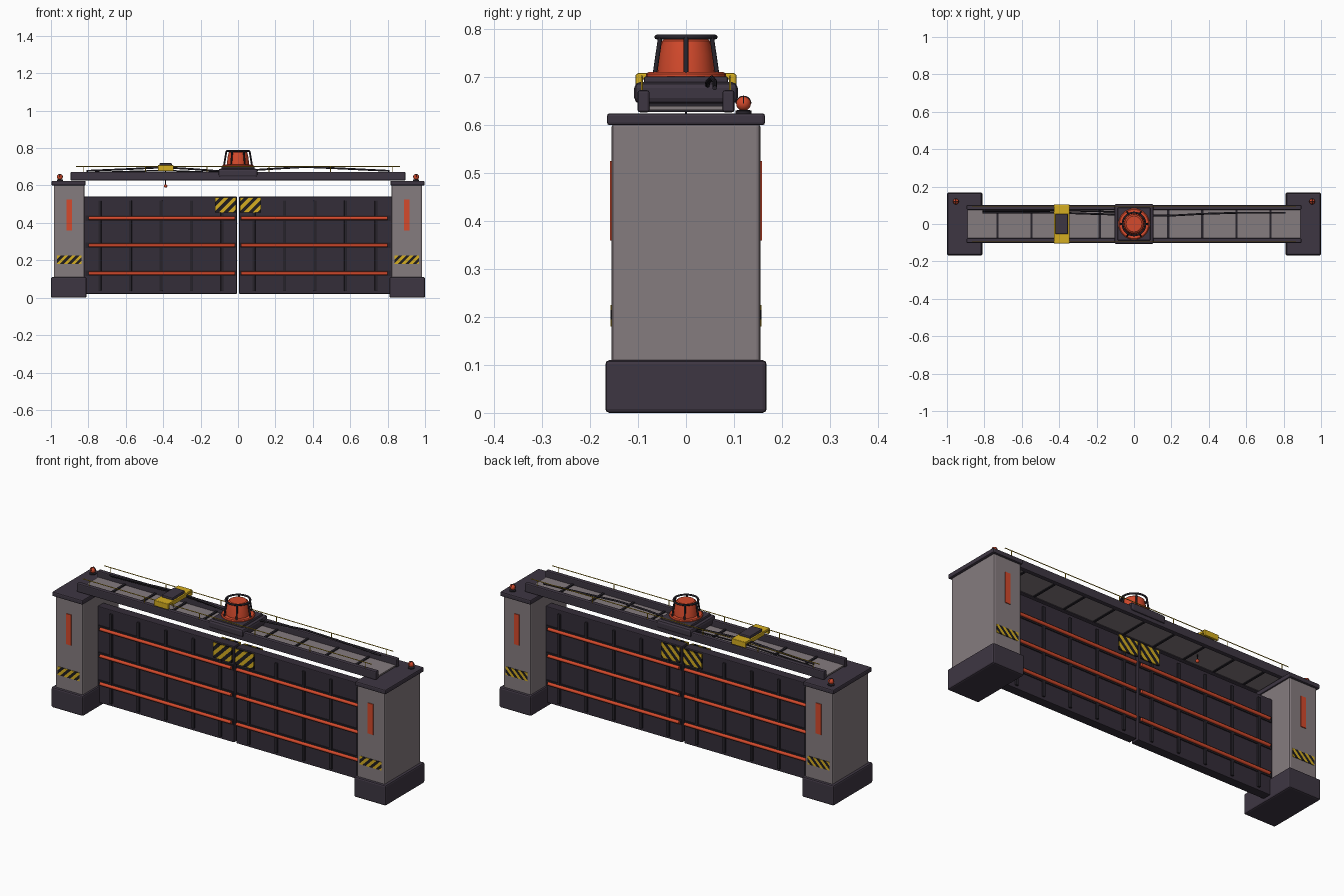
import bpy, bmesh, math
from mathutils import Vector

if "Cube" in bpy.data.objects:
    bpy.data.objects.remove(bpy.data.objects["Cube"])


def material(name, r, g, b):
    m = bpy.data.materials.new(name)
    m.diffuse_color = (r, g, b, 1)
    m.use_nodes = True
    m.node_tree.nodes["Principled BSDF"].inputs["Base Color"].default_value = m.diffuse_color
    return m


DARK = material("dark plum steel", 0.048, 0.037, 0.055)
DOOR = material("door steel", 0.034, 0.026, 0.040)
RIB = material("rib charcoal", 0.020, 0.017, 0.024)
GREY = material("warm grey concrete", 0.235, 0.200, 0.212)
ORANGE = material("signal orange", 0.66, 0.068, 0.025)
YELLOW = material("safety yellow", 0.66, 0.42, 0.015)
BLACK = material("stripe black", 0.013, 0.012, 0.014)


def finish(bm, name, mats, bevel=0.0, smooth=False):
    me = bpy.data.meshes.new(name)
    bmesh.ops.recalc_face_normals(bm, faces=bm.faces)
    bm.to_mesh(me)
    bm.free()
    ob = bpy.data.objects.new(name, me)
    bpy.context.collection.objects.link(ob)
    for m in mats:
        me.materials.append(m)
    if bevel:
        mod = ob.modifiers.new("bevel", "BEVEL")
        mod.width = bevel
        mod.segments = 2
    if smooth:
        bpy.ops.object.select_all(action='DESELECT')
        ob.select_set(True)
        bpy.context.view_layer.objects.active = ob
        bpy.ops.object.shade_smooth_by_angle()
    return ob


def cube(x, y, z):
    bm = bmesh.new()
    bmesh.ops.create_cube(bm, size=1)
    for v in bm.verts:
        v.co = Vector([(a + b) / 2 + c * (b - a) for (a, b), c in zip((x, y, z), v.co)])
    return bm


def box(name, x, y, z, mat, bevel=0.0):
    return finish(cube(sorted(x), sorted(y), sorted(z)), name, [mat], bevel)


def tube(name, pts, r, mat, closed=False):
    cu = bpy.data.curves.new(name, 'CURVE')
    cu.dimensions = '3D'
    cu.bevel_depth = r
    cu.bevel_resolution = 2
    cu.use_fill_caps = True
    sp = cu.splines.new('POLY')
    sp.points.add(len(pts) - 1)
    for p, co in zip(sp.points, pts):
        p.co = (*co, 1)
    sp.use_cyclic_u = closed
    cu.materials.append(mat)
    ob = bpy.data.objects.new(name, cu)
    bpy.context.collection.objects.link(ob)
    bpy.ops.object.select_all(action='DESELECT')
    ob.select_set(True)
    bpy.context.view_layer.objects.active = ob
    bpy.ops.object.convert(target='MESH')


def lathe(name, profile, centre, mat, n=32):
    bm = bmesh.new()
    rings = [[bm.verts.new((centre[0] + r * math.cos(2 * math.pi * i / n),
                            centre[1] + r * math.sin(2 * math.pi * i / n), centre[2] + z))
              for i in range(n)] for r, z in profile]
    for a, b in zip(rings, rings[1:]):
        for i in range(n):
            bm.faces.new((a[i], a[(i + 1) % n], b[(i + 1) % n], b[i]))
    bm.faces.new(rings[0])
    bm.faces.new(rings[-1])
    return finish(bm, name, [mat], smooth=True)


def hazard(name, x, y, z, step):
    # plate cut along diagonals, every second band black
    x, y = sorted(x), sorted(y)
    bm = cube(x, y, z)
    k0 = x[0] - z[1]
    for k in range(1, int((x[1] - z[0] - k0) / step) + 1):
        bmesh.ops.bisect_plane(bm, geom=bm.verts[:] + bm.edges[:] + bm.faces[:],
                               plane_co=(k0 + k * step, 0, 0), plane_no=(1, 0, -1))
    for f in bm.faces:
        c = f.calc_center_median()
        f.material_index = int((c.x - c.z - k0) / step) % 2
    return finish(bm, name, [YELLOW, BLACK])


for s, side in ((-1, "left"), (1, "right")):
    # pillars
    box(side + "_pillar_base", (s * 0.81, s * 1.0), (-0.168, 0.168), (0, 0.11), DARK, 0.008)
    box(side + "_pillar", (s * 0.82, s * 0.985), (-0.155, 0.155), (0.10, 0.605), GREY, 0.008)
    box(side + "_pillar_cap", (s * 0.815, s * 0.997), (-0.165, 0.165), (0.60, 0.625), DARK, 0.006)
    # small beacons on the caps
    bx, by = s * 0.952, 0.12
    lathe(side + "_beacon_base", [(0.017, 0), (0.017, 0.006), (0.012, 0.008)], (bx, by, 0.624), RIB, 20)
    lathe(side + "_beacon_lamp", [(0.015 * math.sin(t * math.pi / 10) + 0.0003,
                                   -0.015 * math.cos(t * math.pi / 10)) for t in range(11)],
          (bx, by, 0.645), ORANGE, 20)
    for ax in (0, 1):
        arc = [(math.cos(t * math.pi / 10) * 0.0155, 0.645 + math.sin(t * math.pi / 10) * 0.0155)
               for t in range(11)]
        tube(side + "_beacon_guard", [(bx + a * (1 - ax), by + a * ax, z) for a, z in arc], 0.0012, RIB)

    # door leaf
    box(side + "_door", (s * 0.006, s * 0.825), (-0.025, 0.025), (0.02, 0.54), DOOR, 0.004)
    for f, face in ((-1, "front"), (1, "back")):
        for i in range(5):
            x = s * (0.085 + 0.1635 * i)
            box(f"{side}_door_{face}_rib", (x - 0.008, x + 0.008), (f * 0.02, f * 0.034),
                (0.035, 0.52), RIB, 0.003)
        for z in (0.13, 0.28, 0.425):
            box(f"{side}_door_{face}_channel", (s * 0.01, s * 0.815), (f * 0.02, f * 0.030),
                (z - 0.015, z + 0.015), RIB)
            tube(f"{side}_door_{face}_light_bar", [(s * 0.016, f * 0.034, z), (s * 0.80, f * 0.034, z)],
                 0.009, ORANGE)
        hazard(f"{side}_door_{face}_sign", (s * 0.01, s * 0.122), (f * 0.034, f * 0.040),
               (0.455, 0.537), 0.025)
        # pillar lamp strip and warning plate
        box(f"{side}_pillar_{face}_lamp", (s * 0.887, s * 0.918), (f * 0.152, f * 0.159),
            (0.36, 0.525), ORANGE)
        hazard(f"{side}_pillar_{face}_sign", (s * 0.838, s * 0.968), (f * 0.152, f * 0.158),
               (0.18, 0.225), 0.02)

# overhead beam: deck, side rails, end stops, cross ribs
box("beam_deck", (-0.89, 0.89), (-0.085, 0.085), (0.632, 0.64), GREY)
for f in (-1, 1):
    box("beam_side_rail", (-0.895, 0.895), (f * 0.076, f * 0.101), (0.627, 0.673), DARK, 0.005)
    # handrail
    tube("handrail", [(-0.865, f * 0.092, 0.702), (0.865, f * 0.092, 0.702)], 0.0022, YELLOW)
    for i in range(6):
        x = -0.825 + 0.33 * i
        tube("handrail_post", [(x, f * 0.092, 0.67), (x, f * 0.092, 0.702)], 0.0022, YELLOW)
for i in range(-4, 5):
    x = i * 0.1825
    box("beam_cross_rib", (x - 0.006, x + 0.006), (-0.09, 0.09), (0.628, 0.646), RIB)

# cables along the beam
tube("left_cable", [(-0.81, 0.062, 0.678), (-0.6, 0.062, 0.687), (-0.4, 0.06, 0.697),
                    (-0.25, 0.055, 0.688), (-0.08, 0.05, 0.675)], 0.005, RIB)
tube("left_lower_cable", [(-0.81, 0.072, 0.668), (-0.4, 0.072, 0.68), (-0.08, 0.065, 0.668)], 0.004, RIB)
tube("right_cable", [(0.08, 0.045, 0.682), (0.2, 0.045, 0.69), (0.36, 0.054, 0.699),
                     (0.55, 0.06, 0.691), (0.81, 0.06, 0.678)], 0.005, RIB)

# central beacon housing
box("beacon_housing", (-0.105, 0.105), (-0.108, 0.108), (0.645, 0.69), DARK, 0.012)
box("beacon_plinth", (-0.088, 0.088), (-0.088, 0.088), (0.685, 0.702), DARK, 0.005)
lathe("beacon_flange", [(0.083, 0), (0.083, 0.006), (0.078, 0.010)], (0, 0, 0.701), ORANGE)
lathe("beacon_lamp", [(0.060, 0), (0.056, 0.04), (0.050, 0.068), (0.042, 0.074)], (0, 0, 0.708), ORANGE)
for i in range(6):
    c, s = math.cos(i * math.pi / 3), math.sin(i * math.pi / 3)
    tube("beacon_cage_bar", [(0.075 * c, 0.075 * s, 0.706), (0.062 * c, 0.062 * s, 0.784)], 0.0048, RIB)
tube("beacon_cage_ring", [(0.061 * math.cos(t * math.pi / 16), 0.061 * math.sin(t * math.pi / 16), 0.784)
                          for t in range(32)], 0.005, RIB, True)

# trolley: yellow frame, dark motor, hanging hook
tx = -0.387
for f in (-1, 1):
    box("trolley_side", (tx - 0.042, tx + 0.042), (f * 0.052, f * 0.103), (0.695, 0.709), YELLOW, 0.004)
    box("trolley_leg", (tx - 0.042, tx + 0.042), (f * 0.092, f * 0.105), (0.677, 0.707), YELLOW, 0.003)
    box("trolley_bar", (tx + f * 0.032, tx + f * 0.042), (-0.06, 0.06), (0.685, 0.707), YELLOW, 0.003)
box("trolley_motor", (tx - 0.033, tx + 0.033), (-0.054, 0.054), (0.685, 0.72), DARK, 0.005)
tube("hook_cable", [(tx, 0, 0.69), (tx, 0, 0.6)], 0.002, RIB)
lathe("hook_ball", [(0.009 * math.sin(t * math.pi / 8) + 0.0003, -0.009 * math.cos(t * math.pi / 8))
                    for t in range(9)], (tx, 0, 0.597), ORANGE, 16)
